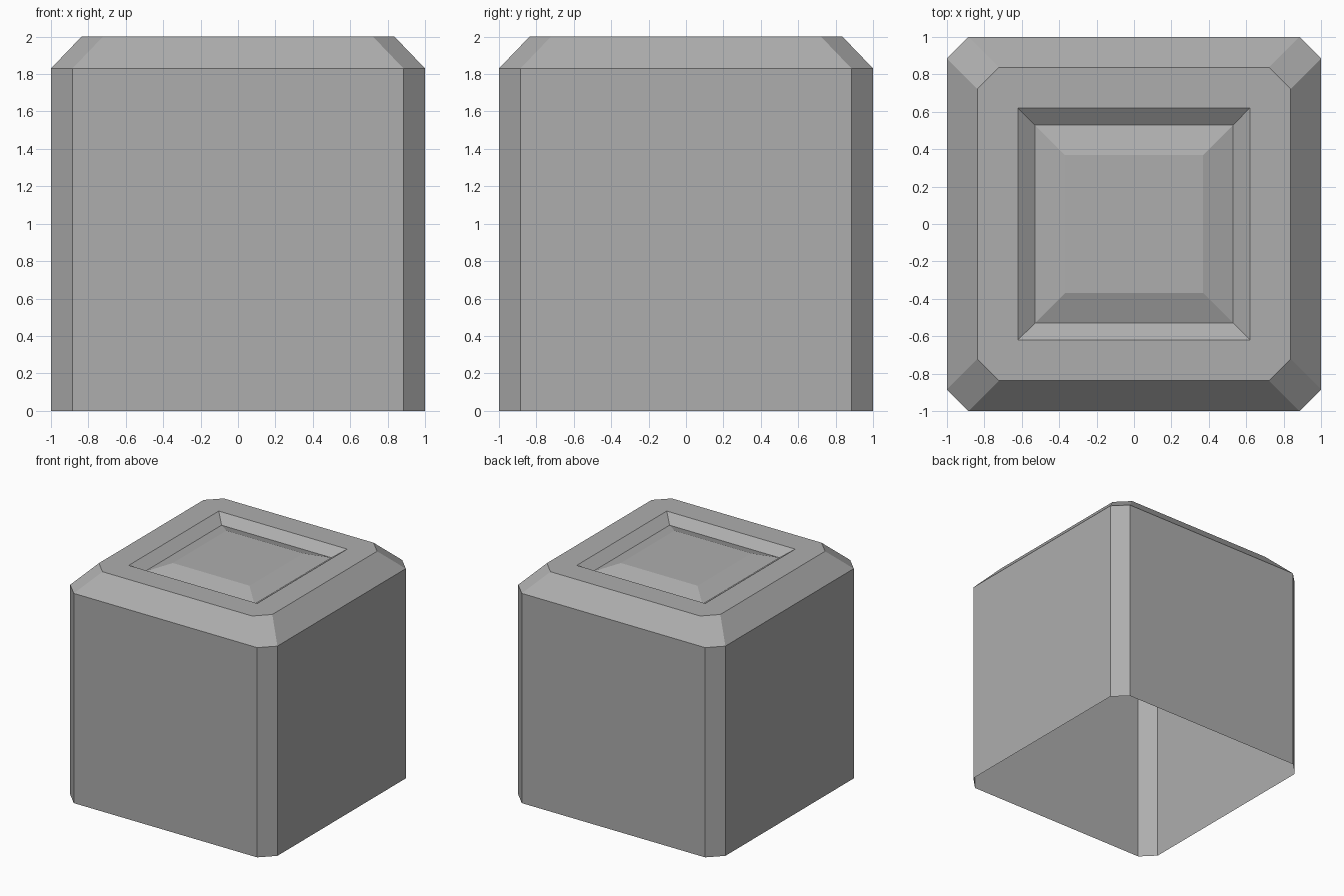
import bpy
import bmesh

if "Cube" in bpy.data.objects:
    bpy.data.objects.remove(bpy.data.objects["Cube"], do_unlink=True)

GREY = (0.42, 0.42, 0.42, 1)
grey = bpy.data.materials.new("plain grey")
grey.use_nodes = True
grey.diffuse_color = GREY
grey.node_tree.nodes["Principled BSDF"].inputs["Base Color"].default_value = GREY

CORNERS = [(1, 1), (-1, 1), (-1, -1), (1, -1)]
bm = bmesh.new()


def octagon(half, flat, z):
    """Square ring with cut corners, two points per corner, anticlockwise."""
    ring = []
    for sx, sy in CORNERS:
        pair = [(sx * half, sy * flat, z), (sx * flat, sy * half, z)]
        if sx * sy < 0:
            pair.reverse()
        ring += [bm.verts.new(p) for p in pair]
    return ring


def square(half, z):
    return [bm.verts.new((sx * half, sy * half, z)) for sx, sy in CORNERS]


def bridge(lower, upper):
    """Join two rings with the same number of points."""
    n = len(lower)
    for i in range(n):
        j = (i + 1) % n
        bm.faces.new((lower[i], lower[j], upper[j], upper[i]))


# Walls (open underneath) and sloping shoulder
base = octagon(1, 0.885, 0)
shoulder = octagon(1, 0.885, 1.83)
rim = octagon(0.837, 0.722, 2)
bridge(base, shoulder)
bridge(shoulder, rim)

# Flat top border from the cut-corner rim to the square recess
recess = square(0.62, 2)
for k in range(4):
    n = (k + 1) % 4
    bm.faces.new((rim[2 * k], rim[2 * k + 1], recess[k]))
    bm.faces.new((rim[2 * k + 1], rim[2 * n], recess[n], recess[k]))

# Recess groove and raised centre panel
groove = square(0.53, 1.935)
panel = square(0.37, 1.992)
bridge(recess, groove)
bridge(groove, panel)
bm.faces.new(panel)

mesh = bpy.data.meshes.new("block_shell")
bm.to_mesh(mesh)
bm.free()
mesh.materials.append(grey)
block = bpy.data.objects.new("block_shell", mesh)
bpy.context.collection.objects.link(block)
